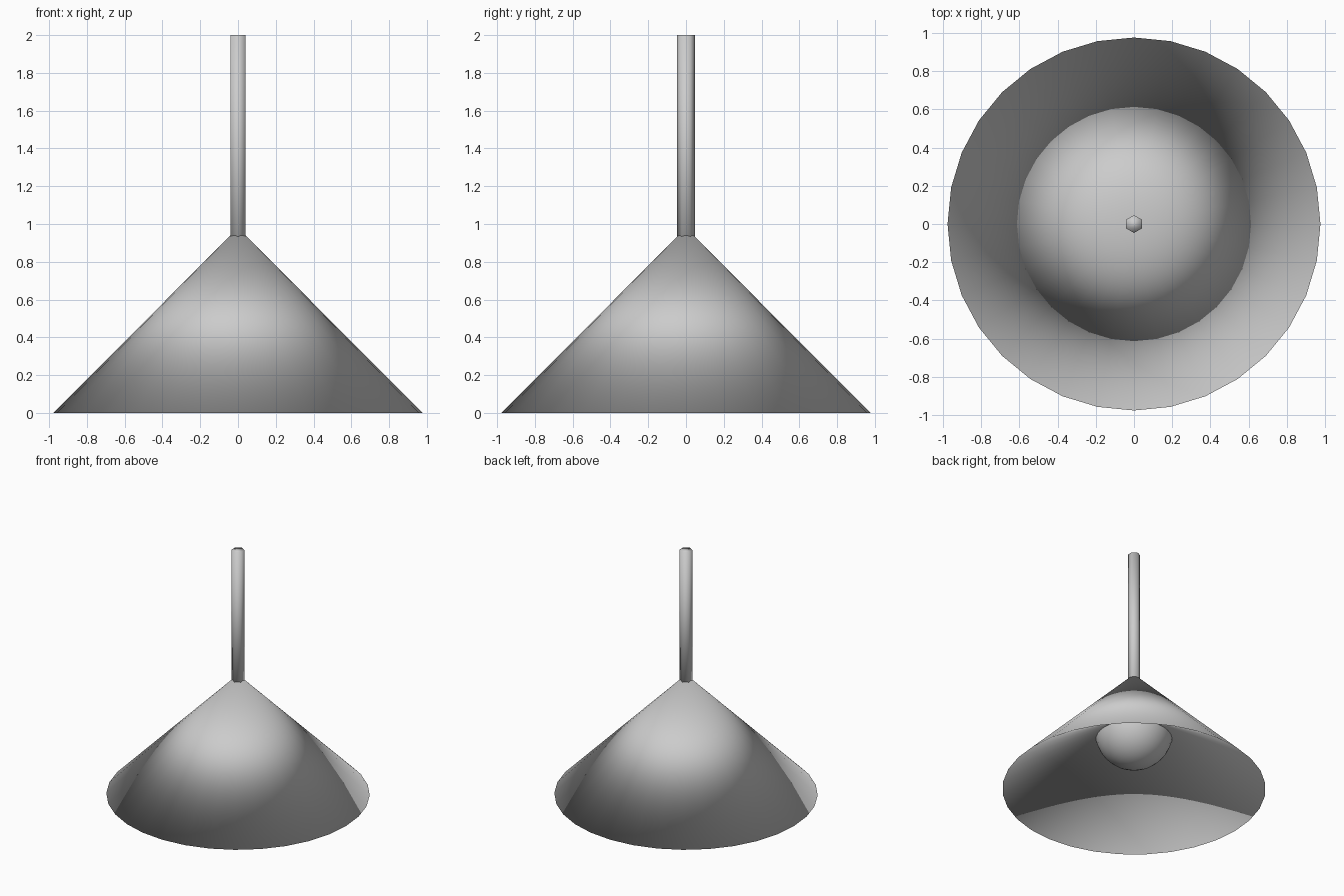
import bpy
import bmesh
import math

if "Cube" in bpy.data.objects:
    bpy.data.objects.remove(bpy.data.objects["Cube"])

RIM_R = 0.977     # shade radius at the rim
APEX_Z = 0.98     # outer tip of the shade
INNER_Z = 0.60    # inner tip of the shade


def add_object(name, bm):
    """Turn a bmesh into a smooth-shaded object."""
    bmesh.ops.recalc_face_normals(bm, faces=bm.faces)
    for f in bm.faces:
        f.smooth = True
    mesh = bpy.data.meshes.new(name)
    bm.to_mesh(mesh)
    bm.free()
    ob = bpy.data.objects.new(name, mesh)
    bpy.context.collection.objects.link(ob)
    return ob


def ring(bm, radius, z, sides):
    """Circle of vertices, the first one on the +y axis."""
    step = 2 * math.pi / sides
    return [bm.verts.new((radius * math.sin(i * step), radius * math.cos(i * step), z))
            for i in range(sides)]


# Lamp shade: steep outer cone and shallower inner cone meeting in a sharp rim
bm = bmesh.new()
rim = ring(bm, RIM_R, 0.0, 32)
outer_tip = bm.verts.new((0, 0, APEX_Z))
inner_tip = bm.verts.new((0, 0, INNER_Z))
for a, b in zip(rim, rim[1:] + rim[:1]):
    bm.faces.new((b, a, outer_tip))
    bm.faces.new((a, b, inner_tip))
add_object("lamp_shade", bm)

# Hanging rod: six-sided, running through the tip down to the bulb
bm = bmesh.new()
low = ring(bm, 0.047, 0.76, 6)
high = ring(bm, 0.047, 2.0, 6)
for i in range(6):
    j = (i + 1) % 6
    bm.faces.new((low[j], low[i], high[i], high[j]))
bm.faces.new(low)
bm.faces.new(high[::-1])
add_object("hanging_rod", bm)

# Round bulb, its upper half set into the shade
bm = bmesh.new()
bmesh.ops.create_uvsphere(bm, u_segments=32, v_segments=16, radius=0.29)
bmesh.ops.translate(bm, verts=bm.verts, vec=(0, 0, 0.49))
add_object("bulb", bm)
